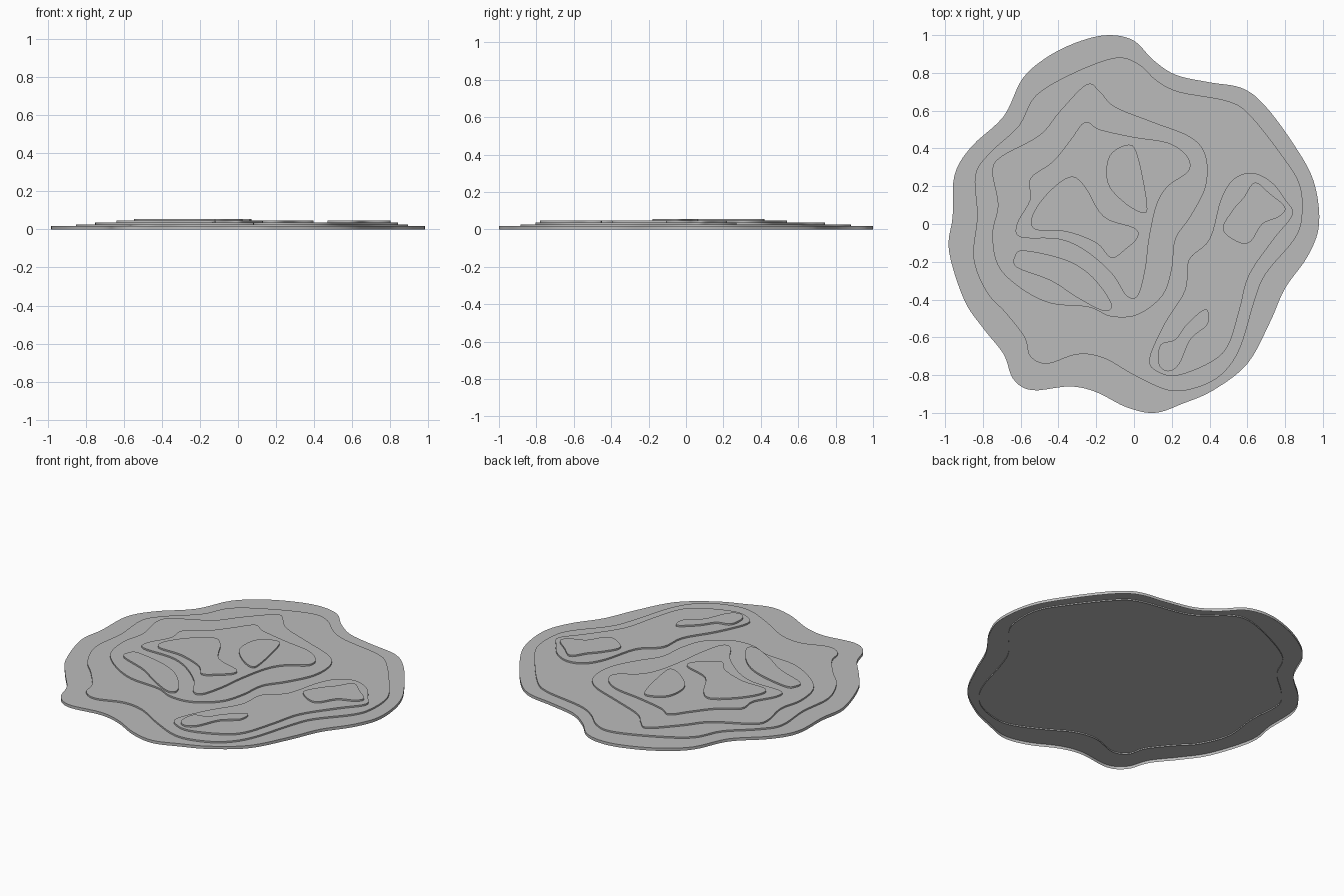
import bpy
import bmesh
from mathutils import Vector

startup_cube = bpy.data.objects.get("Cube")
if startup_cube:
    bpy.data.objects.remove(startup_cube, do_unlink=True)

SHELL_DEPTH = 0.0175
TERRACE_STEP = 0.0095
CURVE_STEPS = 5

# One plain grey for the whole relief
stone = bpy.data.materials.new("stone grey")
stone.use_nodes = True
stone_colour = (0.5, 0.5, 0.5, 1)
stone.diffuse_color = stone_colour
stone.node_tree.nodes["Principled BSDF"].inputs["Base Color"].default_value = stone_colour


def smooth_outline(control_points):
    """Closed Catmull-Rom curve through points given in hundredths of a unit."""
    points = [Vector(point) / 100 for point in control_points]
    count = len(points)
    outline = []
    for index in range(count):
        before, start, end, after = (points[(index + offset) % count] for offset in (-1, 0, 1, 2))
        for step in range(CURVE_STEPS):
            t = step / CURVE_STEPS
            outline.append(start + 0.5 * t * ((end - before)
                           + t * (2 * before - 5 * start + 4 * end - after)
                           + t * t * (3 * (start - end) + after - before)))
    return outline


def add_terrace(name, level, control_points):
    """Flat top with a short skirt, open below; points run clockwise from above."""
    top_height = SHELL_DEPTH + level * TERRACE_STEP
    outline = smooth_outline(control_points)
    bm = bmesh.new()
    upper = [bm.verts.new((p.x, p.y, top_height)) for p in outline]
    lower = [bm.verts.new((p.x, p.y, top_height - SHELL_DEPTH)) for p in outline]
    bm.faces.new(reversed(upper))
    for index in range(len(outline)):
        previous = index - 1
        bm.faces.new((upper[previous], upper[index], lower[index], lower[previous]))
    mesh = bpy.data.meshes.new(name)
    bm.to_mesh(mesh)
    bm.free()
    mesh.materials.append(stone)
    terrace = bpy.data.objects.new(name, mesh)
    bpy.context.collection.objects.link(terrace)
    bpy.ops.object.select_all(action="DESELECT")
    terrace.select_set(True)
    bpy.context.view_layer.objects.active = terrace
    bpy.ops.object.shade_smooth_by_angle()


# Ground level
add_terrace("base_terrace", 0, [
    (-13, 100), (0, 97), (10, 87), (22, 79), (40, 75), (57, 72), (69, 63), (84, 43),
    (95, 23), (98, 0), (92, -17), (80, -34), (72, -52), (60, -74), (42, -88), (26, -95),
    (11, -100), (-4, -97), (-20, -89), (-34, -86), (-54, -88), (-64, -82), (-69, -69),
    (-80, -55), (-90, -40), (-98, -14), (-96, 4), (-95, 26), (-86, 41), (-69, 57),
    (-59, 77), (-45, 89), (-28, 97)])

# Second level
add_terrace("lower_terrace", 1, [
    (-10, 88), (2, 85), (12, 76), (24, 70), (50, 65), (62, 57), (80, 34), (88, 20),
    (89, 4), (85, -8), (70, -26), (64, -40), (56, -66), (46, -80), (32, -87), (18, -88),
    (0, -80), (-16, -71), (-30, -69), (-46, -74), (-55, -70), (-58, -60), (-68, -47),
    (-78, -36), (-85, -18), (-83, 4), (-84, 26), (-76, 38), (-61, 52), (-52, 68),
    (-32, 80)])

# Third level: broad hill and long side ridge
add_terrace("main_hill", 2, [
    (-25, 74), (-18, 70), (-10, 62), (10, 54), (30, 46), (38, 36), (38, 20), (30, 4),
    (22, -8), (20, -24), (15, -38), (2, -48), (-12, -49), (-24, -44), (-44, -42),
    (-60, -34), (-72, -22), (-75, -5), (-72, 10), (-75, 28), (-70, 36), (-50, 47),
    (-39, 60)])
add_terrace("side_ridge", 2, [
    (63, 27), (73, 22), (80, 13), (84, 5), (74, -8), (61, -27), (56, -45), (50, -64),
    (41, -73), (24, -80), (14, -79), (8, -72), (16, -53), (27, -35), (29, -19),
    (40, -8), (46, 13), (53, 24)])

# Fourth level
add_terrace("main_upper_hill", 3, [
    (-26, 54), (-18, 50), (0, 46), (18, 43), (28, 36), (29, 28), (18, 20), (12, 10),
    (8, -8), (6, -24), (2, -38), (-4, -38), (-12, -26), (-26, -14), (-40, -8),
    (-60, -7), (-62, 0), (-55, 13), (-55, 24), (-43, 33), (-34, 44)])
add_terrace("long_knoll", 3, [
    (-58, -14), (-36, -19), (-22, -28), (-12, -42), (-16, -46), (-30, -39),
    (-44, -30), (-62, -23), (-63, -17)])
add_terrace("ridge_back_knoll", 3, [
    (64, 22), (72, 16), (80, 9), (77, 4), (68, 0), (62, -9), (56, -10), (47, -3),
    (52, 7), (58, 14)])
add_terrace("ridge_front_knoll", 3, [
    (38, -45), (39, -53), (30, -61), (24, -74), (18, -78), (13, -74), (14, -64),
    (22, -61), (28, -53)])

# Summits
add_terrace("left_summit", 4, [
    (-3, 42), (2, 36), (7, 10), (4, 6), (-6, 12), (-14, 22), (-13, 36)])
add_terrace("right_summit", 4, [
    (-34, 25), (-26, 20), (-16, 4), (0, -2), (2, -7), (-4, -13), (-12, -18),
    (-20, -10), (-36, -4), (-52, -3), (-54, 4), (-46, 16)])
